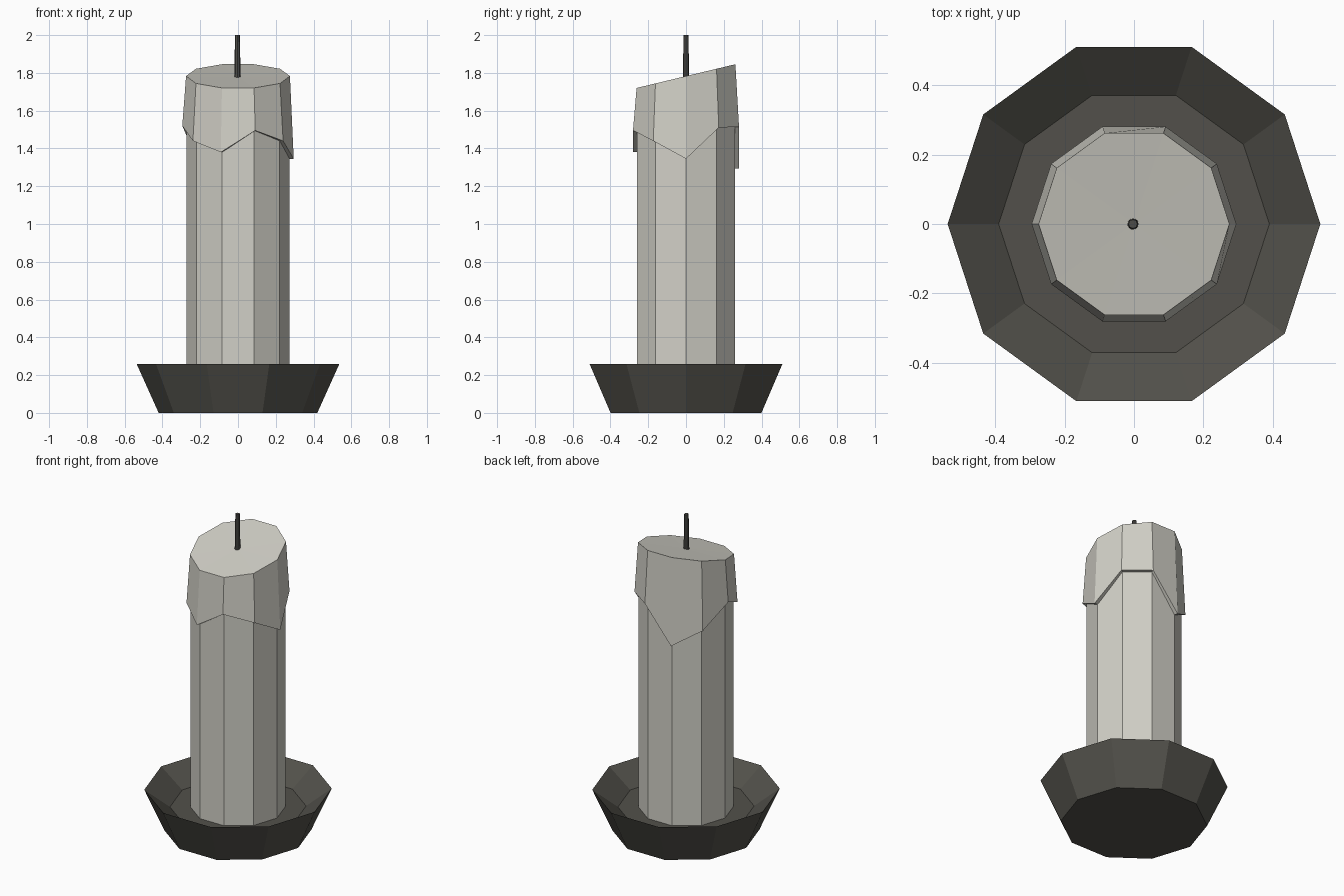
import bpy, bmesh, math

if "Cube" in bpy.data.objects:
    bpy.data.objects.remove(bpy.data.objects["Cube"])

N = 10  # sides of the candle and the dish


def material(name, rgb):
    m = bpy.data.materials.new(name)
    m.diffuse_color = (*rgb, 1)
    m.use_nodes = True
    m.node_tree.nodes["Principled BSDF"].inputs["Base Color"].default_value = m.diffuse_color
    return m


wax = material("pale wax", (0.64, 0.63, 0.57))
iron = material("dark iron", (0.084, 0.081, 0.069))
char = material("charred wick", (0.075, 0.073, 0.066))


def ring(r, z, n=N, cx=0.0):
    """Ring of points; z is a number or a function of (index, x, y)."""
    pts = []
    for k in range(n):
        a = 2 * math.pi * k / n
        x, y = r * math.cos(a), r * math.sin(a)
        pts.append((x + cx, y, z(k, x, y) if callable(z) else z))
    return pts


def loft(name, rings, mat, bottom=None, top=None):
    """Skin a stack of rings and cap its ends with fans to the given points."""
    bm = bmesh.new()
    rows = [[bm.verts.new(p) for p in r] for r in rings]
    n = len(rows[0])
    for a, b in zip(rows, rows[1:]):
        for k in range(n):
            j = (k + 1) % n
            bm.faces.new((a[k], a[j], b[j], b[k]))
    for row, tip in ((rows[0], bottom), (rows[-1], top)):
        if tip:
            c = bm.verts.new(tip)
            for k in range(n):
                bm.faces.new((row[k], row[(k + 1) % n], c))
    bmesh.ops.recalc_face_normals(bm, faces=bm.faces)
    me = bpy.data.meshes.new(name)
    bm.to_mesh(me)
    bm.free()
    me.materials.append(mat)
    ob = bpy.data.objects.new(name, me)
    bpy.context.collection.objects.link(ob)
    return ob


# Dish: flared outside, sharp rim, sloping inside down to a flat floor
loft("dish", [ring(0.42, 0), ring(0.537, 0.26), ring(0.39, 0.15)], iron,
     bottom=(0, 0, 0), top=(0, 0, 0.15))

# Candle shaft, running up inside the melted cap
loft("candle_shaft", [ring(0.273, 0.14), ring(0.273, 1.6)], wax,
     bottom=(0, 0, 0.14), top=(0, 0, 1.6))

# Melted cap: slanted top, with a skirt of drips of uneven length
drips = [1.345, 1.51, 1.515, 1.295, 1.39, 1.52, 1.44, 1.38, 1.495, 1.44]
hem = lambda k, x, y: drips[k]
slant = lambda k, x, y: 1.783 + 0.24 * y
loft("melted_cap", [ring(0.27, hem), ring(0.295, hem), ring(0.275, slant)], wax,
     top=(0, 0, 1.78))

# Wick
loft("wick", [ring(0.017, 1.75, 8, -0.003), ring(0.013, 2.0, 8, -0.003)], char,
     bottom=(-0.003, 0, 1.75), top=(-0.003, 0, 2.0))
